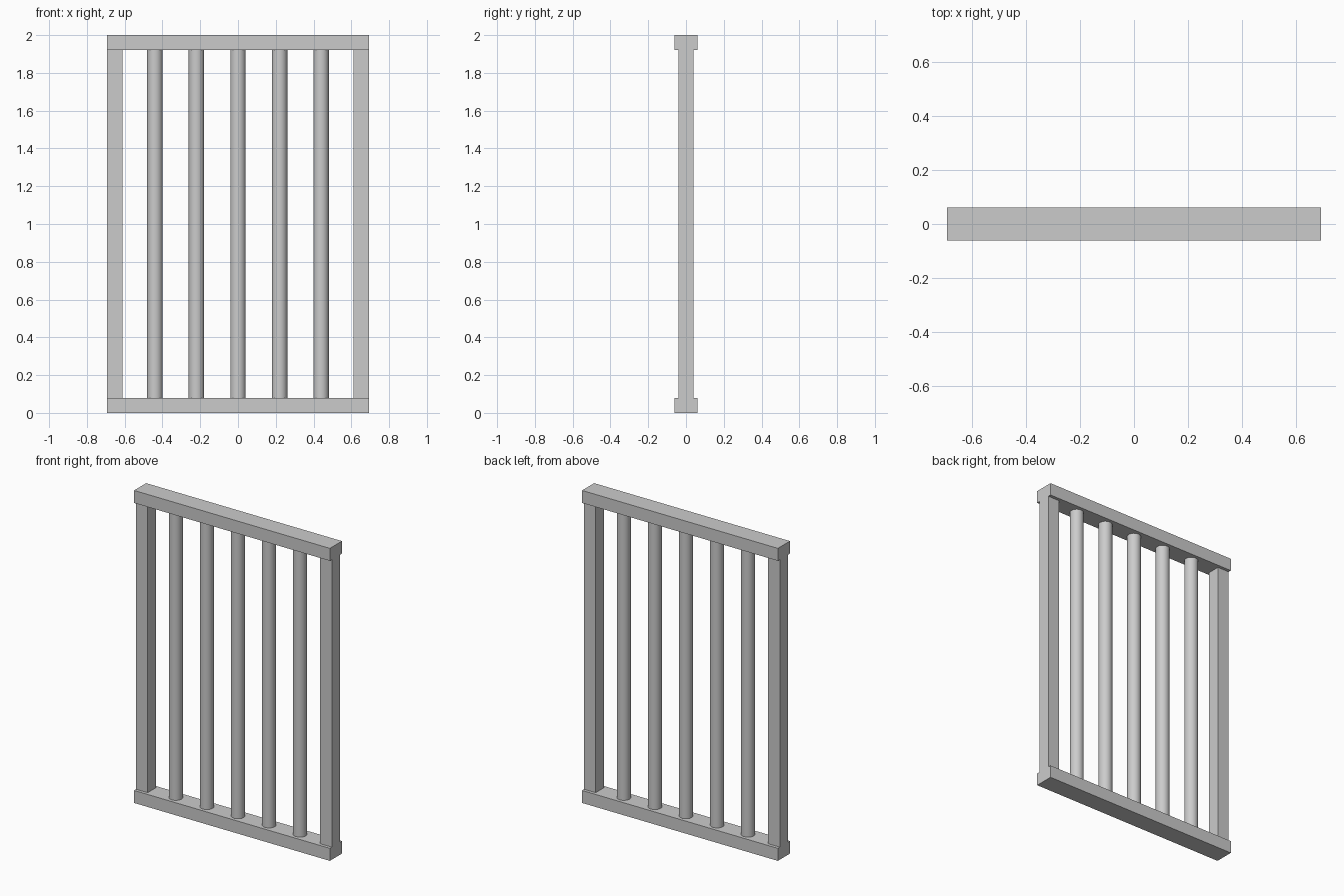
import bpy

if "Cube" in bpy.data.objects:
    bpy.data.objects.remove(bpy.data.objects["Cube"])

HALF_W, HEIGHT = 0.693, 2.0
RAIL_H, RAIL_D = 0.08, 0.122
POST = 0.082
BAR_R, BAR_STEP = 0.041, 0.22
INNER_H = HEIGHT - 2 * RAIL_H


def box(name, size, loc):
    bpy.ops.mesh.primitive_cube_add(size=1, location=loc)
    ob = bpy.context.object
    ob.name = name
    ob.scale = size
    bpy.ops.object.transform_apply(location=False, rotation=False, scale=True)


# Horizontal rails
box("bottom_rail", (2 * HALF_W, RAIL_D, RAIL_H), (0, 0, RAIL_H / 2))
box("top_rail", (2 * HALF_W, RAIL_D, RAIL_H), (0, 0, HEIGHT - RAIL_H / 2))

# Square side posts, flush with the rail ends
for side, label in ((-1, "left"), (1, "right")):
    box(f"{label}_post", (POST, POST, INNER_H),
        (side * (HALF_W - POST / 2), 0, HEIGHT / 2))

# Round vertical bars
for i in range(-2, 3):
    bpy.ops.mesh.primitive_cylinder_add(vertices=32, radius=BAR_R, depth=INNER_H,
                                        location=(i * BAR_STEP, 0, HEIGHT / 2))
    bpy.context.object.name = f"bar_{i + 3}"
    bpy.ops.object.shade_smooth_by_angle()
